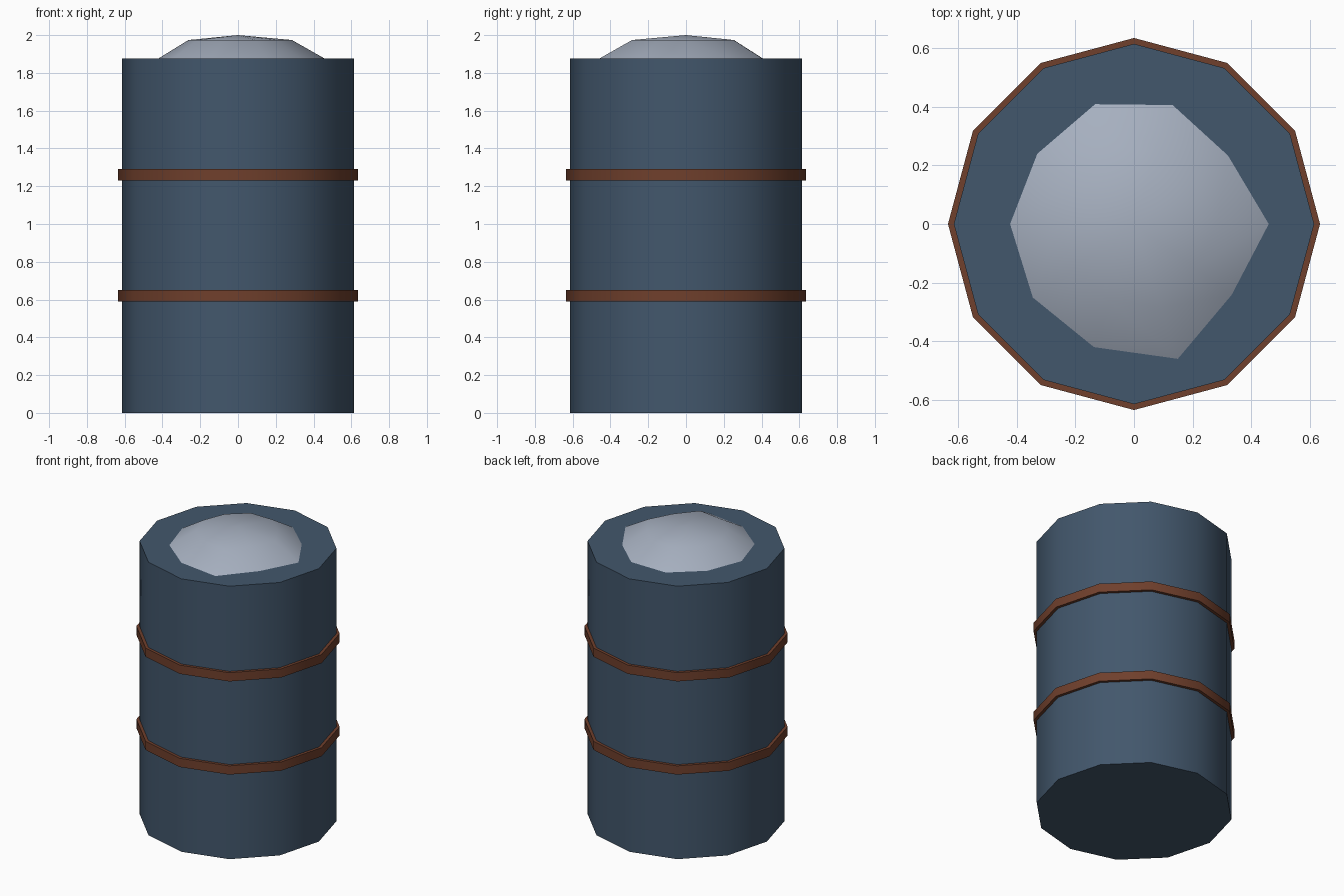
import bpy, bmesh, math

if "Cube" in bpy.data.objects:
    bpy.data.objects.remove(bpy.data.objects["Cube"])

def material(name, rgb):
    m = bpy.data.materials.new(name)
    m.diffuse_color = (*rgb, 1)
    m.use_nodes = True
    m.node_tree.nodes["Principled BSDF"].inputs["Base Color"].default_value = m.diffuse_color
    return m

def finish(ob, mat):
    ob.data.materials.append(mat)
    bpy.ops.object.select_all(action='DESELECT')
    ob.select_set(True)
    bpy.context.view_layer.objects.active = ob
    bpy.ops.object.shade_smooth_by_angle(angle=math.radians(40))

def drum(name, radius, z0, z1, mat):
    bpy.ops.mesh.primitive_cylinder_add(vertices=12, radius=radius, depth=z1 - z0,
                                        location=(0, 0, (z0 + z1) / 2))
    ob = bpy.context.object
    ob.name = name
    finish(ob, mat)

blue = material("blue_paint", (0.055, 0.095, 0.15))
rust = material("rust", (0.16, 0.05, 0.025))
grey = material("pale_grey", (0.38, 0.43, 0.52))

# Barrel body and its two hoops
drum("barrel_body", 0.615, 0, 1.875, blue)
drum("lower_hoop", 0.635, 0.59, 0.65, rust)
drum("upper_hoop", 0.635, 1.23, 1.29, rust)

# Uneven heap of contents: apex, shoulder ring, outer ring, closed underneath
radii = [0.46, 0.397, 0.427, 0.43, 0.408, 0.423, 0.427, 0.442, 0.484, 0.412]
bm = bmesh.new()
rings = []
for scale, z in ((0.62, 1.974), (1.0, 1.875)):
    rings.append([bm.verts.new((r * scale * math.cos(i * math.tau / 10),
                                r * scale * math.sin(i * math.tau / 10), z))
                  for i, r in enumerate(radii)])
apex = bm.verts.new((0, 0, 2.0))
inner, outer = rings
for i in range(10):
    j = (i + 1) % 10
    bm.faces.new((apex, inner[i], inner[j]))
    bm.faces.new((inner[i], outer[i], outer[j], inner[j]))
bm.faces.new(outer[::-1])
mesh = bpy.data.meshes.new("heap")
bm.to_mesh(mesh)
bm.free()
heap = bpy.data.objects.new("heap", mesh)
bpy.context.collection.objects.link(heap)
finish(heap, grey)
